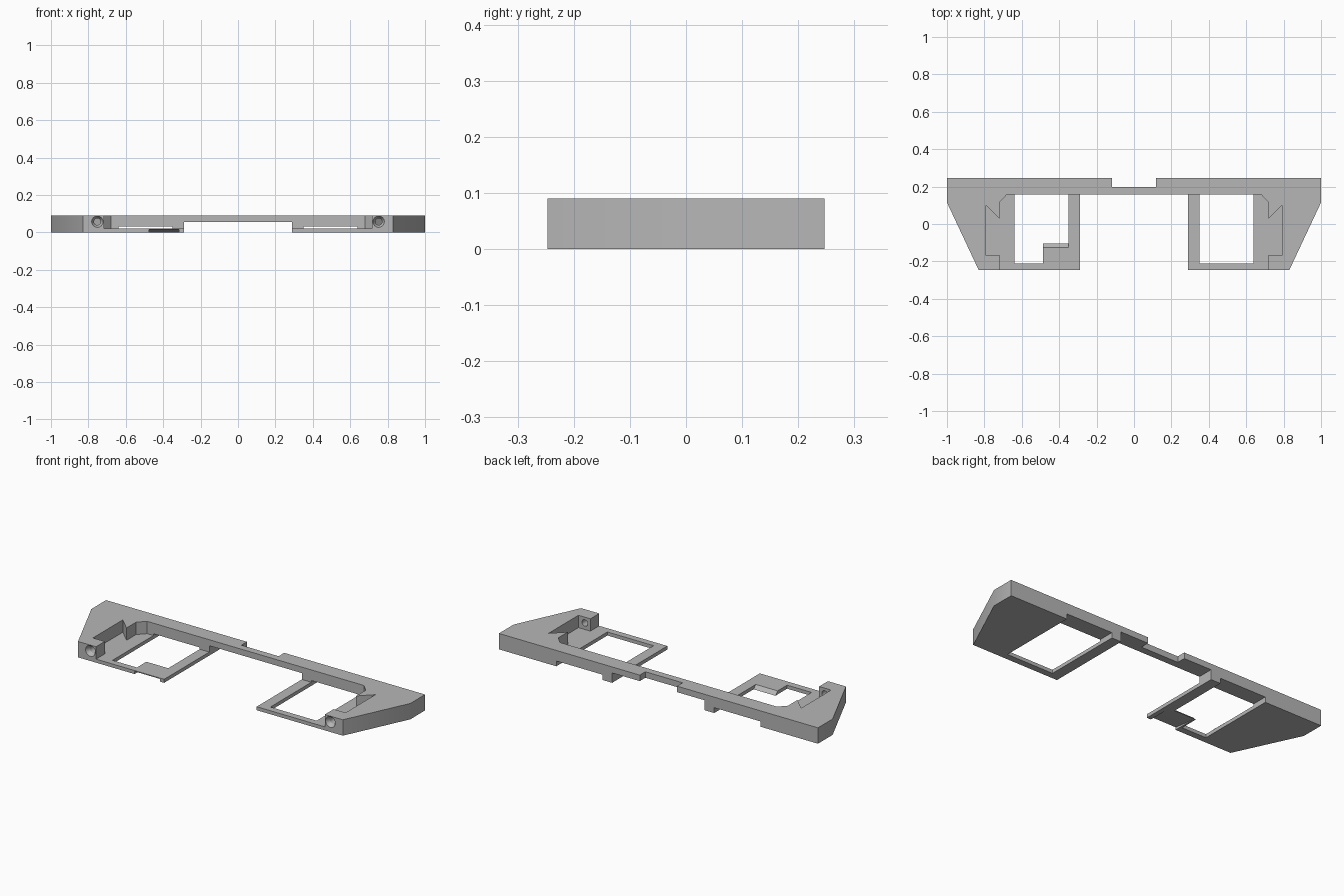
import bpy, bmesh
from mathutils import Vector

cube = bpy.data.objects.get("Cube")
if cube:
    bpy.data.objects.remove(cube, do_unlink=True)

grey = bpy.data.materials.new("plain grey")
grey.use_nodes = True
grey.diffuse_color = (0.47, 0.47, 0.47, 1)
grey.node_tree.nodes["Principled BSDF"].inputs["Base Color"].default_value = (0.47, 0.47, 0.47, 1)

HEIGHT, FLOOR = 0.09, 0.02
BACK, FRONT = 0.247, -0.247


def prism(name, points, lo, hi, axis="z"):
    """Extrude a profile: (x, y) along z, or (y, z) along x."""
    place = (lambda p, t: (p[0], p[1], t)) if axis == "z" else (lambda p, t: (t, p[0], p[1]))
    bm = bmesh.new()
    face = bm.faces.new([bm.verts.new(place(p, lo)) for p in points])
    new = bmesh.ops.extrude_face_region(bm, geom=[face])["geom"]
    move = Vector(place((0, 0), hi - lo))
    bmesh.ops.translate(bm, vec=move, verts=[v for v in new if isinstance(v, bmesh.types.BMVert)])
    bmesh.ops.recalc_face_normals(bm, faces=bm.faces)
    mesh = bpy.data.meshes.new(name)
    bm.to_mesh(mesh)
    bm.free()
    mesh.materials.append(grey)
    obj = bpy.data.objects.new(name, mesh)
    bpy.context.collection.objects.link(obj)
    return obj


def box(name, x0, x1, y0, y1, z0, z1):
    x0, x1 = sorted((x0, x1))
    return prism(name, [(x0, y0), (x1, y0), (x1, y1), (x0, y1)], z0, z1)


def cone(name, x, y, z, r_front, r_back, depth):
    bpy.ops.mesh.primitive_cone_add(vertices=32, radius1=r_front, radius2=r_back, depth=depth,
                                    location=(x, y + depth / 2, z), rotation=(-1.570796, 0, 0))
    obj = bpy.context.object
    obj.name = name
    obj.data.materials.append(grey)
    return obj


def combine(target, tool, operation):
    mod = target.modifiers.new(operation.lower(), "BOOLEAN")
    mod.operation, mod.solver, mod.object = operation, "EXACT", tool
    bpy.context.view_layer.objects.active = target
    bpy.ops.object.modifier_apply(modifier=mod.name)
    bpy.data.objects.remove(tool, do_unlink=True)


# Upper frame: half outline from the rear notch round to the inner bar edge, mirrored
half = [(0.117, 0.197), (0.117, BACK), (1, BACK), (1, 0.115), (0.83, FRONT), (0.717, FRONT),
        (0.717, -0.168), (0.792, -0.168), (0.792, 0.1), (0.72, 0.03), (0.72, 0.115), (0.68, 0.157)]
frame = prism("mounting_frame", half + [(-x, y) for x, y in reversed(half)], 0, HEIGHT)

# Thin trays with window openings that continue under the rear bar
for s in (1, -1):
    combine(frame, box("tray", s * 0.28, s * 0.81, FRONT, 0.2, 0, FLOOR), "UNION")
    combine(frame, box("window", s * 0.35, s * 0.64, -0.21, 0.4, -0.1, 0.03), "DIFFERENCE")

# Raised underside of the centre bar
combine(frame, box("centre_gap", -0.29, 0.29, -0.5, 0.5, -0.1, 0.056), "DIFFERENCE")

# Tab with bevelled end, and the ramp cut under it
tab = [(-0.23, 0), (-0.105, 0), (-0.125, FLOOR), (-0.23, FLOOR)]
combine(frame, prism("tab", tab, -0.487, -0.34, "x"), "UNION")
ramp = [(-0.27, -0.02), (-0.12, -0.02), (-0.12, 0), (FRONT, 0.015), (-0.27, 0.018)]
combine(frame, prism("ramp", ramp, -0.476, -0.316, "x"), "DIFFERENCE")

# Countersunk screw holes through the front blocks
for s in (1, -1):
    combine(frame, cone("screw_hole", s * 0.752, -0.3, 0.057, 0.018, 0.018, 0.2), "DIFFERENCE")
    combine(frame, cone("countersink", s * 0.752, FRONT - 0.001, 0.057, 0.031, 0.017, 0.025), "DIFFERENCE")

bpy.ops.object.select_all(action="DESELECT")
frame.select_set(True)
bpy.context.view_layer.objects.active = frame
bpy.ops.object.shade_smooth_by_angle(angle=0.5)
